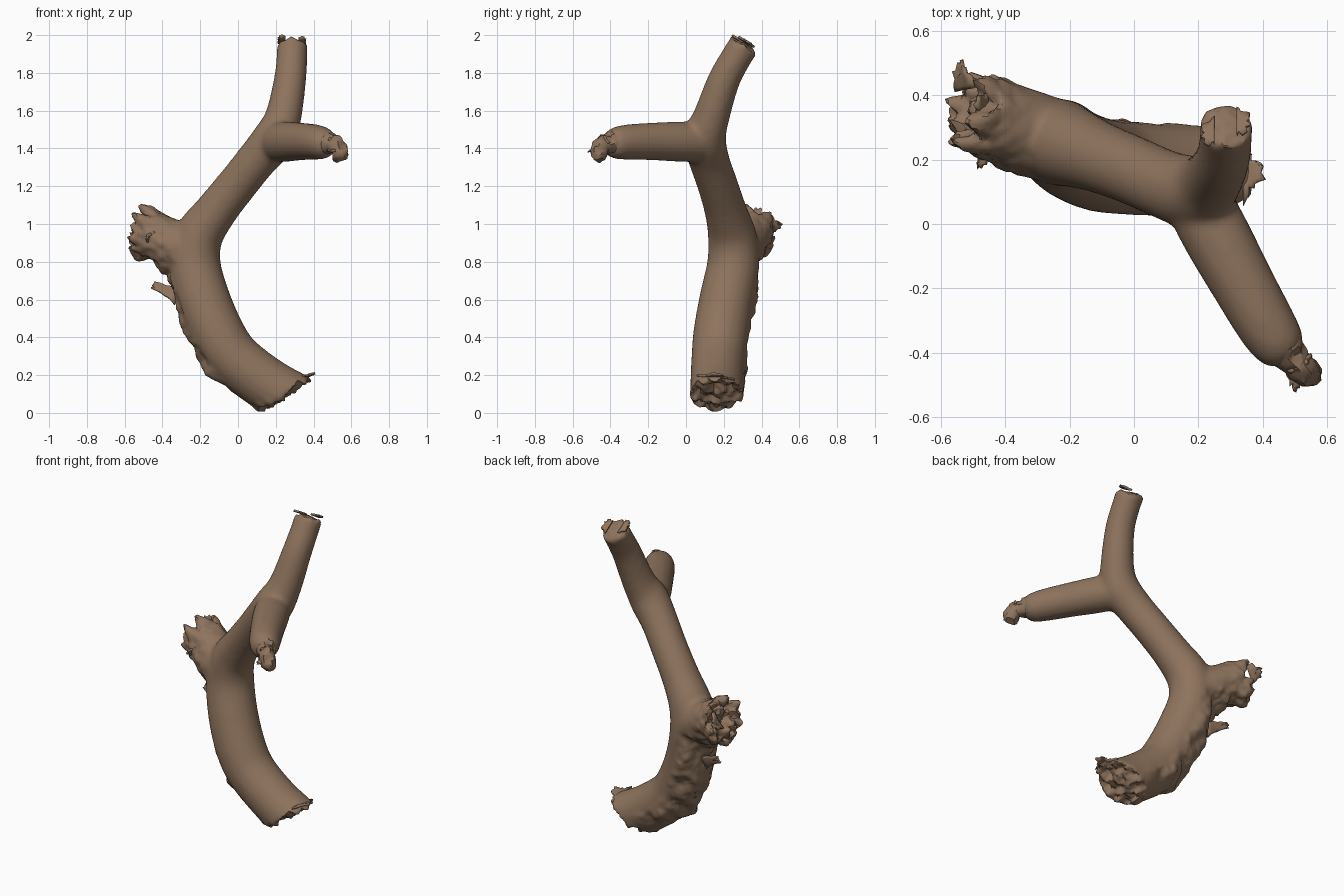
import bpy, bmesh, math
from mathutils import Vector, noise

cube = bpy.data.objects.get("Cube")
if cube:
    bpy.data.objects.remove(cube, do_unlink=True)

bark = bpy.data.materials.new("brown bark")
bark.use_nodes = True
BROWN = (0.27, 0.172, 0.11, 1)
bark.diffuse_color = BROWN
bark.node_tree.nodes["Principled BSDF"].inputs["Base Color"].default_value = BROWN
bark.node_tree.nodes["Principled BSDF"].inputs["Roughness"].default_value = 0.9

# Limbs as (x, y, z, radius) along the centre line
TRUNK = [(.5, .165, -.05, .15), (.32, .165, .055, .147), (.15, .165, .155, .143), (-.02, .172, .288, .144),
         (-.11, .185, .42, .147), (-.185, .215, .6, .145), (-.23, .25, .78, .14),
         (-.21, .245, .93, .13), (-.115, .21, 1.07, .112), (0, .165, 1.215, .107),
         (.1, .122, 1.34, .108), (.19, .098, 1.45, .115), (.24, .135, 1.57, .097),
         (.275, .2, 1.76, .086), (.285, .265, 1.88, .082), (.287, .308, 1.95, .083)]
FRONT_BRANCH = [(.18, .11, 1.43, .1), (.245, -.015, 1.435, .107), (.335, -.18, 1.437, .1),
                (.415, -.32, 1.433, .093), (.46, -.385, 1.425, .08), (.485, -.415, 1.42, .05)]
SIDE_STUMP = [(-.21, .245, .8, .13), (-.32, .28, .875, .135), (-.41, .315, .92, .13),
              (-.515, .355, .975, .13)]
# Slanted cut across the foot
FOOT, FOOT_DOWN = Vector((.255, .165, .1)), Vector((.54, 0, -.84)).normalized()


def limb(bm, path, sides=20, steps=5):
    """Sweep a circle along a smoothed path and close both ends."""
    pts = [Vector(p) for p in path]
    pts = [pts[0] * 2 - pts[1]] + pts + [pts[-1] * 2 - pts[-2]]
    line = []
    for a, b, c, d in zip(pts, pts[1:], pts[2:], pts[3:]):
        for i in range(steps):
            t = i / steps
            line.append(b + (c - a) * t / 2 + (a * 2 - b * 5 + c * 4 - d) * t * t / 2
                        + (b * 3 - a - c * 3 + d) * t ** 3 / 2)
    line.append(pts[-2])
    rings, side = [], Vector((.3, 1, .1))
    for i, p in enumerate(line):
        ahead = (line[min(i + 1, len(line) - 1)] - line[max(i - 1, 0)]).to_3d().normalized()
        side = (side - ahead * side.dot(ahead)).normalized()
        other = ahead.cross(side)
        rings.append([bm.verts.new(p.to_3d() + p.w * (side * math.cos(k * math.tau / sides)
                      + other * math.sin(k * math.tau / sides))) for k in range(sides)])
    for r, s in zip(rings, rings[1:]):
        for k in range(sides):
            n = (k + 1) % sides
            bm.faces.new((r[k], r[n], s[n], s[k]))
    bm.faces.new(rings[0][::-1])
    bm.faces.new(rings[-1])


def make_object(name, bm):
    bmesh.ops.recalc_face_normals(bm, faces=bm.faces)
    mesh = bpy.data.meshes.new(name)
    bm.to_mesh(mesh)
    bm.free()
    mesh.materials.append(bark)
    ob = bpy.data.objects.new(name, mesh)
    bpy.context.collection.objects.link(ob)
    return ob


def shade(ob, angle):
    bpy.ops.object.select_all(action='DESELECT')
    ob.select_set(True)
    bpy.context.view_layer.objects.active = ob
    bpy.ops.object.shade_smooth_by_angle(angle=math.radians(angle))


# Fuse the limbs into one skin with soft crotches
bm = bmesh.new()
for path in (TRUNK, FRONT_BRANCH, SIDE_STUMP):
    limb(bm, path)
cut = bmesh.ops.bisect_plane(bm, geom=bm.verts[:] + bm.edges[:] + bm.faces[:],
                             plane_co=FOOT, plane_no=FOOT_DOWN, clear_outer=True)
bmesh.ops.holes_fill(bm, edges=[e for e in cut["geom_cut"] if isinstance(e, bmesh.types.BMEdge)])
branch = make_object("forked_branch", bm)
remesh = branch.modifiers.new("fuse", 'REMESH')
remesh.mode = 'VOXEL'
remesh.voxel_size = .014
soften = branch.modifiers.new("soften", 'SMOOTH')
soften.factor = .5
soften.iterations = 10
skin = bpy.data.meshes.new_from_object(branch.evaluated_get(bpy.context.evaluated_depsgraph_get()))
branch.modifiers.clear()
branch.data = skin
skin.name = "forked_branch"
skin.materials.clear()
skin.materials.append(bark)


def ramp(x, low, high):
    return min(1, max(0, (x - low) / (high - low)))


def tip_of(path):
    tip = Vector(path[-1][:3])
    return tip, (tip - Vector(path[-2][:3])).normalized()


# Splintered ends: centre, outward direction, depth of the splinters
ENDS = [(FOOT, FOOT_DOWN, .032), (*tip_of(SIDE_STUMP), .045), (*tip_of(TRUNK), .014)]
bm = bmesh.new()
bm.from_mesh(skin)
bm.normal_update()
torn = Vector((-.75, .5, -.45)).normalized()
for v in bm.verts:
    p, n = v.co.copy(), v.normal.copy()
    rough = noise.noise(p * 20) + .4 * noise.noise(p * 42)
    for tip, out, depth in ENDS:
        near = ramp((p - tip).dot(out), -.06, 0) * ((p - tip).length < .25)
        v.co += out * near * depth * rough + n * near * depth * .25 * rough
    # Peeling bark along the outer side of the lower trunk
    peel = ramp(n.dot(torn), .35, .7) * ramp(p.z, .1, .22) * (1 - ramp(p.z, .85, 1))
    v.co += n * peel * .034 * (noise.noise(Vector((p.x * 11, p.y * 13, p.z * 7))) + .35 * rough + .1)
    # Worn surface of the stump
    worn = ramp(-p.x, .3, .42) * ramp(p.z, .7, .8)
    v.co += n * worn * .012 * rough
    v.co.z = max(v.co.z, 0)
bm.to_mesh(skin)
bm.free()
shade(branch, 40)


def shard(name, centre, along, across, size, width, bend):
    """A thin curled flake of bark with a ragged outline."""
    along, across = Vector(along).normalized(), Vector(across).normalized()
    up = along.cross(across).normalized()
    bm = bmesh.new()
    bmesh.ops.create_grid(bm, x_segments=6, y_segments=4, size=.5)
    for v in bm.verts:
        t, s = v.co.x + .5, v.co.y
        jag = 1 + .5 * noise.noise(Vector((t * 5, s * 5, size * 90)))
        v.co = (Vector(centre) + along * t * size * jag + across * s * width * (1.1 - .7 * t) * jag
                + up * bend * (t * t - s * s))
    ob = make_object(name, bm)
    thick = ob.modifiers.new("thickness", 'SOLIDIFY')
    thick.thickness = .012
    thick.offset = 0
    shade(ob, 40)


# Loose flakes of bark
shard("bark_flake_middle", (-.32, .28, .62), (-1, .1, .45), (.3, .3, 1), .15, .08, .02)
shard("bark_flake_low", (-.2, .25, .36), (-.4, .3, .85), (.7, .6, .2), .11, .07, -.02)
shard("stump_splinter", (-.46, .24, .93), (-.1, -1, -.1), (.5, 0, .8), .06, .08, .02)
shard("stump_splinter_back", (-.52, .42, .99), (-.4, .9, .1), (.5, .1, .8), .08, .1, .02)
shard("stump_splinter_top", (-.46, .36, 1.03), (-.3, .3, .8), (.2, .9, .1), .05, .12, .01)
shard("foot_splinter", (.34, .16, .19), (1, 0, .12), (0, 1, -.1), .05, .16, .01)

# Torn rim at the top
shard("top_splinter_left", (.25, .285, 1.975), (-1, -.1, 0), (0, 1, -.6), .04, .09, .0)
shard("top_splinter_right", (.32, .315, 1.965), (1, .1, .1), (0, 1, -.6), .04, .09, .0)

# Torn, drooping tip of the front branch
bm = bmesh.new()
limb(bm, [(.465, -.385, 1.43, .065), (.5, -.425, 1.42, .05), (.525, -.452, 1.405, .047),
          (.54, -.46, 1.37, .045), (.55, -.455, 1.335, .024)], 14, 4)
for v in bm.verts:
    v.co += Vector((1, -.6, .8)) * .02 * noise.noise(v.co * 28)
shade(make_object("front_branch_tip", bm), 40)
shard("tip_splinter", (.51, -.43, 1.43), (.2, -.4, .8), (.8, .5, 0), .04, .08, .01)
shard("tip_splinter_low", (.5, -.45, 1.4), (.1, -.8, -.3), (.8, .5, .2), .06, .07, .01)
